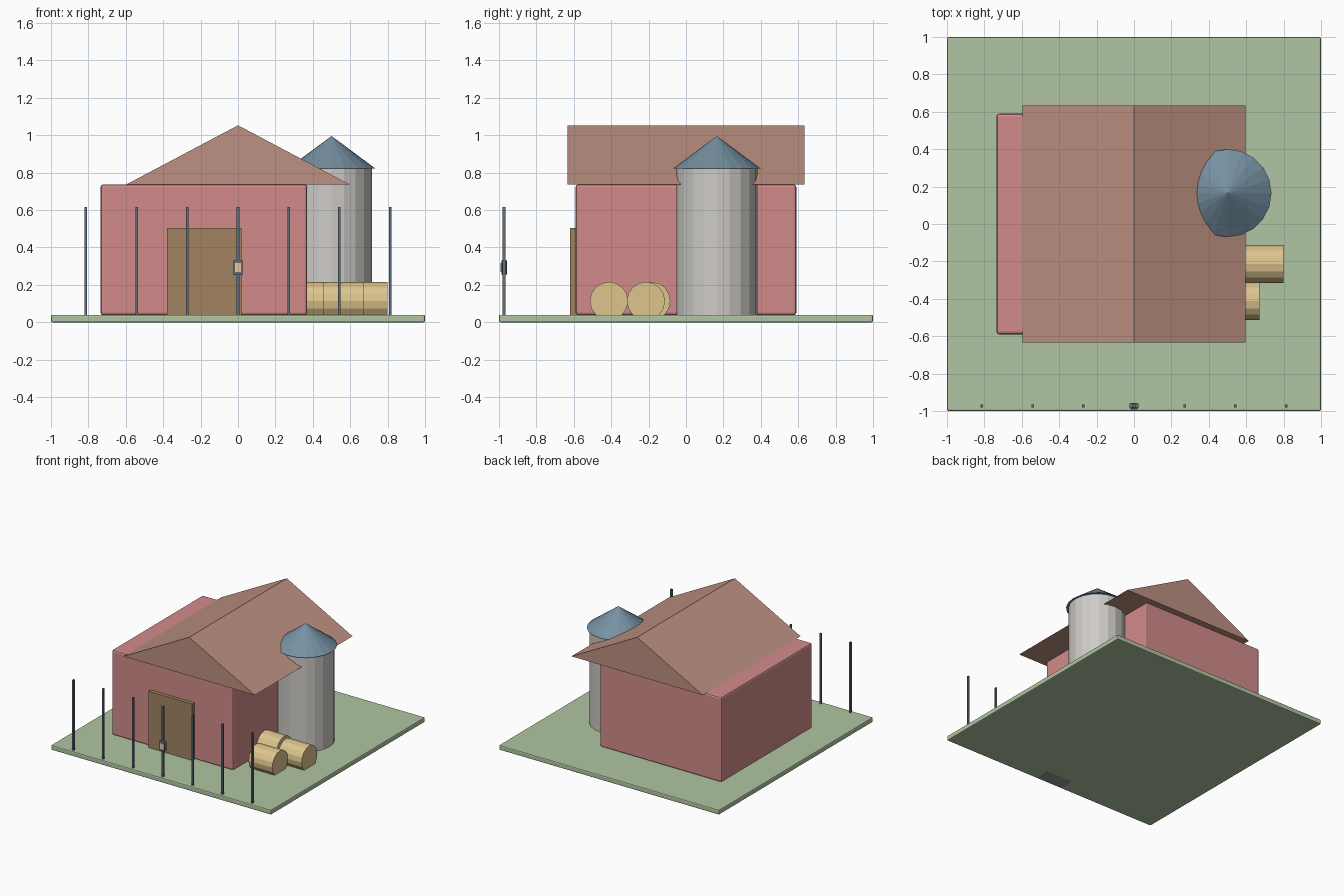
import bpy, bmesh, math
from mathutils import Matrix

if "Cube" in bpy.data.objects:
    bpy.data.objects.remove(bpy.data.objects["Cube"])


def material(name, r, g, b):
    m = bpy.data.materials.new(name)
    m.diffuse_color = (r, g, b, 1)
    m.use_nodes = True
    m.node_tree.nodes["Principled BSDF"].inputs["Base Color"].default_value = m.diffuse_color
    return m


GREEN = material("grass", 0.44, 0.56, 0.36)
RED = material("red_boards", 0.65, 0.26, 0.26)
ROOF = material("roof_brown", 0.51, 0.28, 0.22)
WOOD = material("dark_wood", 0.36, 0.23, 0.12)
STEEL = material("silo_grey", 0.62, 0.60, 0.57)
BLUE = material("slate_blue", 0.18, 0.28, 0.36)
HAY = material("hay", 0.72, 0.56, 0.27)
IRON = material("iron", 0.12, 0.16, 0.20)
GLOW = material("lamp_glow", 0.80, 0.60, 0.30)
STONE = material("stone", 0.33, 0.31, 0.31)


def finish(name, bm, mat):
    bmesh.ops.recalc_face_normals(bm, faces=bm.faces)
    me = bpy.data.meshes.new(name)
    bm.to_mesh(me)
    bm.free()
    ob = bpy.data.objects.new(name, me)
    me.materials.append(mat)
    bpy.context.collection.objects.link(ob)
    return ob


def box(name, lo, hi, mat, bevel=0):
    bm = bmesh.new()
    bmesh.ops.create_cube(bm, size=1)
    for v in bm.verts:
        v.co = [(a + b) / 2 + c * (b - a) for a, b, c in zip(lo, hi, v.co)]
    ob = finish(name, bm, mat)
    if bevel:
        mod = ob.modifiers.new("bevel", 'BEVEL')
        mod.width = bevel
        mod.segments = 2
    return ob


def cylinder(name, centre, r1, r2, depth, sides, mat, along_x=False):
    bm = bmesh.new()
    m = Matrix.Translation(centre)
    if along_x:
        m = m @ Matrix.Rotation(math.pi / 2, 4, 'Y')
    bmesh.ops.create_cone(bm, cap_ends=True, segments=sides, radius1=r1,
                          radius2=r2, depth=depth, matrix=m)
    bmesh.ops.remove_doubles(bm, verts=bm.verts, dist=1e-5)
    return finish(name, bm, mat)


# Ground and barn
box("ground", (-1, -1, 0), (1, 1, 0.04), GREEN, 0.008)
box("barn_walls", (-0.735, -0.59, 0.038), (0.37, 0.59, 0.737), RED, 0.014)
box("barn_door", (-0.38, -0.62, 0.035), (0.018, -0.585, 0.503), WOOD)

# Gable roof as a solid prism
bm = bmesh.new()
profile = [(-0.597, 0.737), (0.597, 0.737), (0, 1.053)]
face = bm.faces.new([bm.verts.new((x, -0.634, z)) for x, z in profile])
ext = bmesh.ops.extrude_face_region(bm, geom=[face], use_keep_orig=True)
bmesh.ops.translate(bm, vec=(0, 1.268, 0),
                    verts=[g for g in ext["geom"] if isinstance(g, bmesh.types.BMVert)])
finish("barn_roof", bm, ROOF)

# Silo
cylinder("silo_body", (0.5, 0.165, 0.43), 0.216, 0.216, 0.79, 20, STEEL)
cylinder("silo_cap", (0.5, 0.165, 0.909), 0.235, 0, 0.174, 20, BLUE)

# Hay bales
for i, (x, y) in enumerate([(0.563, -0.412), (0.692, -0.214), (0.443, -0.185)]):
    cylinder(f"hay_bale_{i + 1}", (x, y, 0.114), 0.102, 0.102, 0.215, 16, HAY, True)

# Fence posts along the front edge
for i in range(7):
    x = (i - 3) * 0.271
    box(f"fence_post_{i + 1}", (x - 0.007, -0.982, 0.03),
        (x + 0.007, -0.966, 0.617), IRON)

# Lantern on the middle post
box("lantern_frame", (-0.025, -0.986, 0.252), (0.025, -0.958, 0.334), IRON, 0.006)
box("lantern_glass", (-0.015, -0.991, 0.27), (0.015, -0.975, 0.317), GLOW)

# Footing flush with the underside
box("footing_plate", (-0.12, -0.985, -0.0005), (0.12, -0.87, 0.02), STONE)
